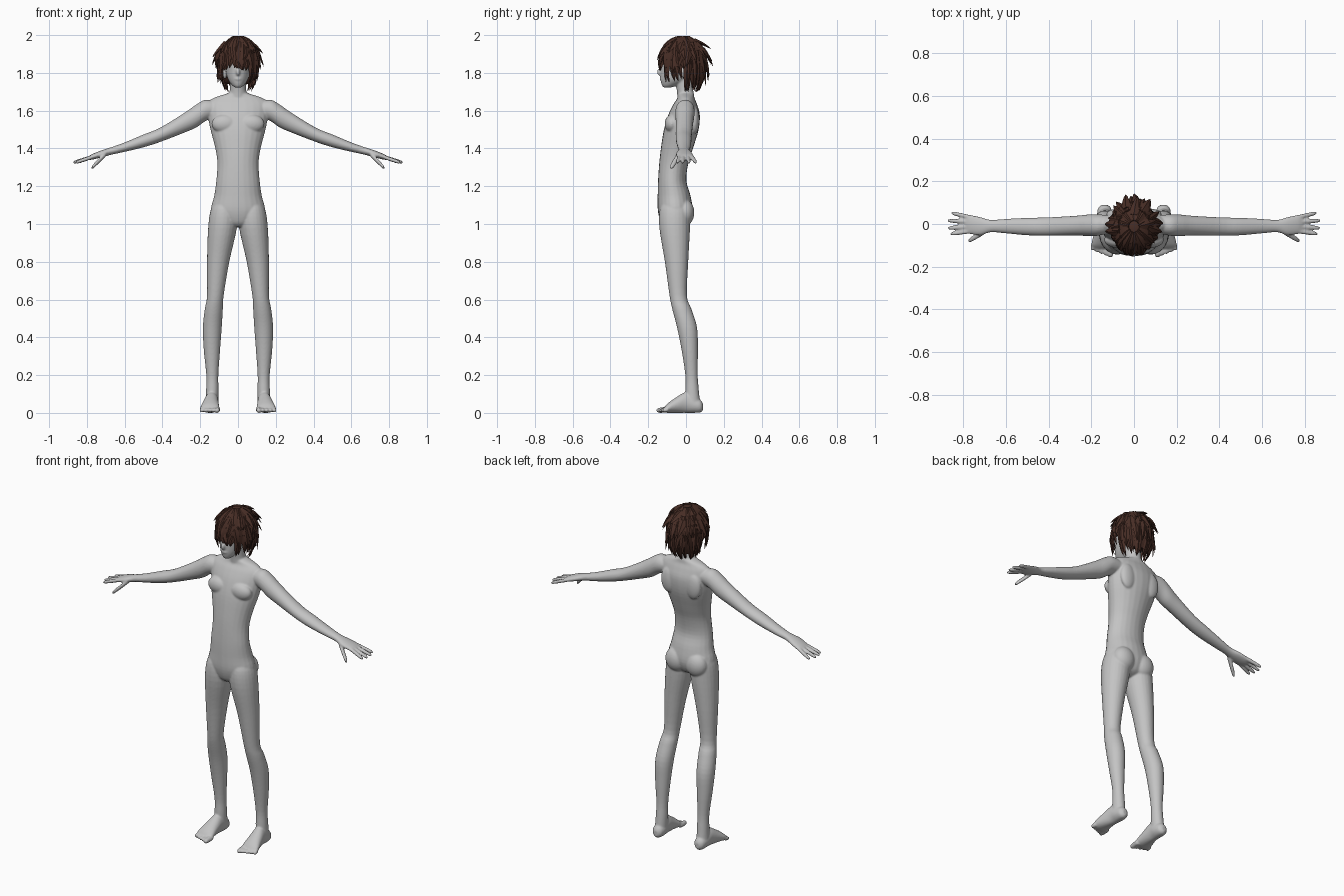
import bpy, bmesh, math, random
from mathutils import Vector, Matrix

random.seed(4)
if "Cube" in bpy.data.objects:
    bpy.data.objects.remove(bpy.data.objects["Cube"], do_unlink=True)


def material(name, color):
    mat = bpy.data.materials.new(name)
    mat.use_nodes = True
    mat.diffuse_color = color
    mat.node_tree.nodes["Principled BSDF"].inputs["Base Color"].default_value = color
    return mat


def finish(bm, name, mat):
    bmesh.ops.recalc_face_normals(bm, faces=bm.faces)
    mesh = bpy.data.meshes.new(name)
    bm.to_mesh(mesh)
    bm.free()
    obj = bpy.data.objects.new(name, mesh)
    bpy.context.collection.objects.link(obj)
    mesh.materials.append(mat)
    bpy.ops.object.select_all(action='DESELECT')
    obj.select_set(True)
    bpy.context.view_layer.objects.active = obj
    bpy.ops.object.shade_smooth_by_angle(angle=math.radians(40))
    return obj


def skin_rings(bm, rings):
    """Join rings of points into a closed tube."""
    loops = [[bm.verts.new(p) for p in ring] for ring in rings]
    count = len(loops[0])
    for low, high in zip(loops, loops[1:]):
        for i in range(count):
            j = (i + 1) % count
            bm.faces.new((low[i], low[j], high[j], high[i]))
    bm.faces.new(loops[0][::-1])
    bm.faces.new(loops[-1])


def smooth_sections(sections, steps=4):
    """Catmull-Rom interpolation between hand-placed sections."""
    pts = [Vector(s) for s in sections]
    pts = [pts[0]] + pts + [pts[-1]]
    out = []
    for a, b, c, d in zip(pts, pts[1:], pts[2:], pts[3:]):
        for k in range(steps):
            t = k / steps
            out.append(b + (c - a) * (t / 2)
                       + (a * 2 - b * 5 + c * 4 - d) * (t * t / 2)
                       + (b * 3 - a - c * 3 + d) * (t ** 3 / 2))
    return out + [pts[-1]]


def loft(bm, axis, sections, side=1, count=24):
    """Elliptic sections (x, y, z, radius, radius) in the plane across axis."""
    u, v = {'x': (1, 2), 'y': (0, 2), 'z': (0, 1)}[axis]
    rings = []
    for s in smooth_sections(sections):
        ring = []
        for i in range(count):
            angle = math.tau * i / count
            p = [s[0], s[1], s[2]]
            p[u] += max(s[3], 0.002) * math.cos(angle)
            p[v] += max(s[4], 0.002) * math.sin(angle)
            ring.append((p[0] * side, p[1], p[2]))
        rings.append(ring)
    skin_rings(bm, rings)


def blob(bm, center, radii):
    bmesh.ops.create_uvsphere(
        bm, u_segments=24, v_segments=16, radius=1,
        matrix=Matrix.Translation(center) @ Matrix.Diagonal((*radii, 1)))


def digit(bm, axis, base, tip, radius, side):
    """Finger, thumb or toe with a rounded tip."""
    base, tip = Vector(base), Vector(tip)
    sections = [(*base.lerp(tip, t), radius * f, radius * f)
                for t, f in ((0, 1), (.5, 1), (.88, .85), (1, .35))]
    loft(bm, axis, sections, side, 12)


skin = material("pale grey skin", (.55, .55, .55, 1))
brown = material("dark brown hair", (.065, .027, .019, 1))
body = bmesh.new()

# Torso, neck and head
loft(body, 'z', [
    (0, -.07, .985, .04, .04), (0, -.06, 1.01, .1, .073), (0, -.057, 1.07, .143, .092),
    (0, -.063, 1.15, .126, .087), (0, -.073, 1.23, .115, .075), (0, -.065, 1.32, .109, .077),
    (0, -.048, 1.4, .12, .085), (0, -.025, 1.5, .146, .092), (0, -.01, 1.58, .16, .083),
    (0, -.004, 1.635, .16, .062), (0, 0, 1.667, .13, .045), (0, 0, 1.69, .06, .042),
    (0, 0, 1.7, .04, .035)])
loft(body, 'z', [(0, 0, 1.63, .055, .045), (0, -.003, 1.69, .046, .044),
                 (0, -.008, 1.73, .043, .044), (0, -.01, 1.8, .045, .05)])
loft(body, 'z', [
    (0, -.1, 1.722, .015, .018), (0, -.085, 1.735, .032, .043), (0, -.058, 1.765, .053, .077),
    (0, -.037, 1.81, .066, .099), (0, -.025, 1.87, .075, .11), (0, -.015, 1.93, .068, .095),
    (0, -.015, 1.97, .035, .05)])
blob(body, (0, -.136, 1.805), (.011, .018, .022))
blob(body, (0, -.127, 1.768), (.02, .013, .008))

for side in (1, -1):
    # Ear, chest, shoulder blade and buttock masses
    blob(body, (.07 * side, -.005, 1.8), (.011, .02, .033))
    blob(body, (.07 * side, -.075, 1.53), (.07, .038, .05))
    blob(body, (.08 * side, .045, 1.55), (.05, .026, .075))
    blob(body, (.066 * side, -.006, 1.06), (.066, .05, .07))

    # Leg
    loft(body, 'z', [
        (.07, -.06, 1.13, .04, .05), (.075, -.06, 1.08, .068, .078), (.082, -.06, .98, .076, .081),
        (.105, -.05, .8, .059, .062), (.12, -.041, .62, .044, .046), (.128, -.022, .55, .048, .051),
        (.136, .006, .45, .05, .053), (.138, .02, .33, .043, .043), (.136, .029, .2, .032, .033),
        (.136, .032, .12, .033, .036), (.138, .035, .05, .034, .04)], side)

    # Foot and toes
    loft(body, 'y', [
        (.138, .09, .032, .013, .018), (.138, .075, .036, .03, .034), (.138, .04, .042, .036, .042),
        (.14, 0, .055, .037, .055), (.145, -.05, .042, .044, .042), (.149, -.095, .026, .051, .026),
        (.149, -.115, .016, .045, .014)], side)
    for i in range(5):
        x = .109 + i * .0205
        digit(body, 'y', (x, -.095, .017), (x + .002, -.156 + .008 * i, .013),
              .015 if i == 0 else .0115, side)

    # Arm and palm
    loft(body, 'x', [
        (.1, 0, 1.61, .04, .035), (.17, -.005, 1.602, .05, .056), (.22, -.006, 1.572, .05, .061),
        (.28, -.008, 1.538, .046, .053), (.41, -.012, 1.473, .043, .038), (.5, -.012, 1.44, .041, .034),
        (.6, -.01, 1.407, .034, .025), (.67, -.01, 1.387, .029, .02), (.72, -.01, 1.372, .043, .019),
        (.77, -.002, 1.356, .045, .015), (.79, 0, 1.349, .04, .01)], side)

    # Fingers and thumb
    for base_y, tip_x, tip_y in ((.031, .856, .052), (.01, .874, .016),
                                 (-.012, .872, -.019), (-.033, .86, -.047)):
        digit(body, 'x', (.765, base_y, 1.357), (tip_x, tip_y, 1.325), .0108, side)
    digit(body, 'x', (.7, -.035, 1.37), (.776, -.08, 1.296), .014, side)

body_obj = finish(body, "body", skin)
blend = body_obj.modifiers.new("blend_parts", 'REMESH')
blend.mode = 'VOXEL'
blend.voxel_size = .005
blend.use_smooth_shade = True
relax = body_obj.modifiers.new("relax", 'SMOOTH')
relax.factor = .5
relax.iterations = 5


# Hair: a trimmed scalp cap covered in tapered locks
CROWN = Vector((0, -.012, 1.87))


def scalp(azimuth, elevation, scale=1):
    """Point on the hair volume; azimuth 0 faces the front."""
    a, e = math.radians(azimuth), math.radians(elevation)
    reach = math.cos(e) if e > 0 else math.cos(e * .75)
    height = .12 if e > 0 else .16
    return CROWN + scale * Vector((.108 * math.sin(a) * reach,
                                   -.122 * math.cos(a) * reach, height * math.sin(e)))


def lock(bm, azimuth, start, end, sweep, flare, width):
    root = scalp(azimuth, start, .96)
    middle = scalp(azimuth + sweep * .5, (start + end) / 2, 1.1)
    tip = scalp(azimuth + sweep, end, flare)
    rings = []
    for k in range(7):
        t = k / 6
        center = root.lerp(middle, t).lerp(middle.lerp(tip, t), t)
        along = (middle - root).lerp(tip - middle, t).normalized()
        out = (center - CROWN).normalized()
        across = along.cross(out).normalized()
        out = across.cross(along)
        w = width * (1 - t) ** .65 + .0008
        rings.append([center + across * w, center + out * w * .45,
                      center - across * w, center - out * w * .45])
    skin_rings(bm, rings)


def hairline(azimuth):
    """Lowest elevation the locks reach: fringe, sideburn, ear gap, nape."""
    a = abs((azimuth + 180) % 360 - 180)
    return -17 if a < 42 else -42 if a < 72 else -15 if a < 95 else -72


cap = bmesh.new()
blob(cap, CROWN, (1, 1, 1))
for vert in cap.verts:
    d = vert.co - CROWN
    elevation = math.degrees(math.asin(max(-1, min(1, d.z))))
    vert.co = scalp(math.degrees(math.atan2(d.x, -d.y)), elevation)
    blend_back = max(0, min(1, (vert.co.y + .03) / .07))
    vert.co.z = max(vert.co.z, 1.85 - .11 * blend_back)
finish(cap, "hair_cap", brown)

locks = bmesh.new()
# Each layer: start elevation, share of the drop to the hairline, count, flare, width
for start, drop, count, flare, width in ((78, .55, 16, 1.1, .03), (50, .75, 20, 1.13, .028),
                                         (25, 1, 26, 1.08, .025), (0, 1.08, 26, 1.06, .02)):
    for i in range(count):
        azimuth = 360 * i / count + random.uniform(-6, 6)
        end = start + (hairline(azimuth) - start) * drop * random.uniform(.92, 1.06)
        lift = .1 if drop < 1 and math.cos(math.radians(azimuth)) < -.3 else 0
        lock(locks, azimuth, start, end, random.uniform(-16, 16),
             flare + lift + random.uniform(-.03, .05), width)
# Loose tufts flicking out at the sides and back
for azimuth, end in ((-95, -8), (-75, 4), (88, 12), (105, -10), (150, 8), (180, 22), (205, -2), (170, -10)):
    lock(locks, azimuth, end + 40, end, random.uniform(-10, 10), 1.28, .026)
finish(locks, "hair_locks", brown)
